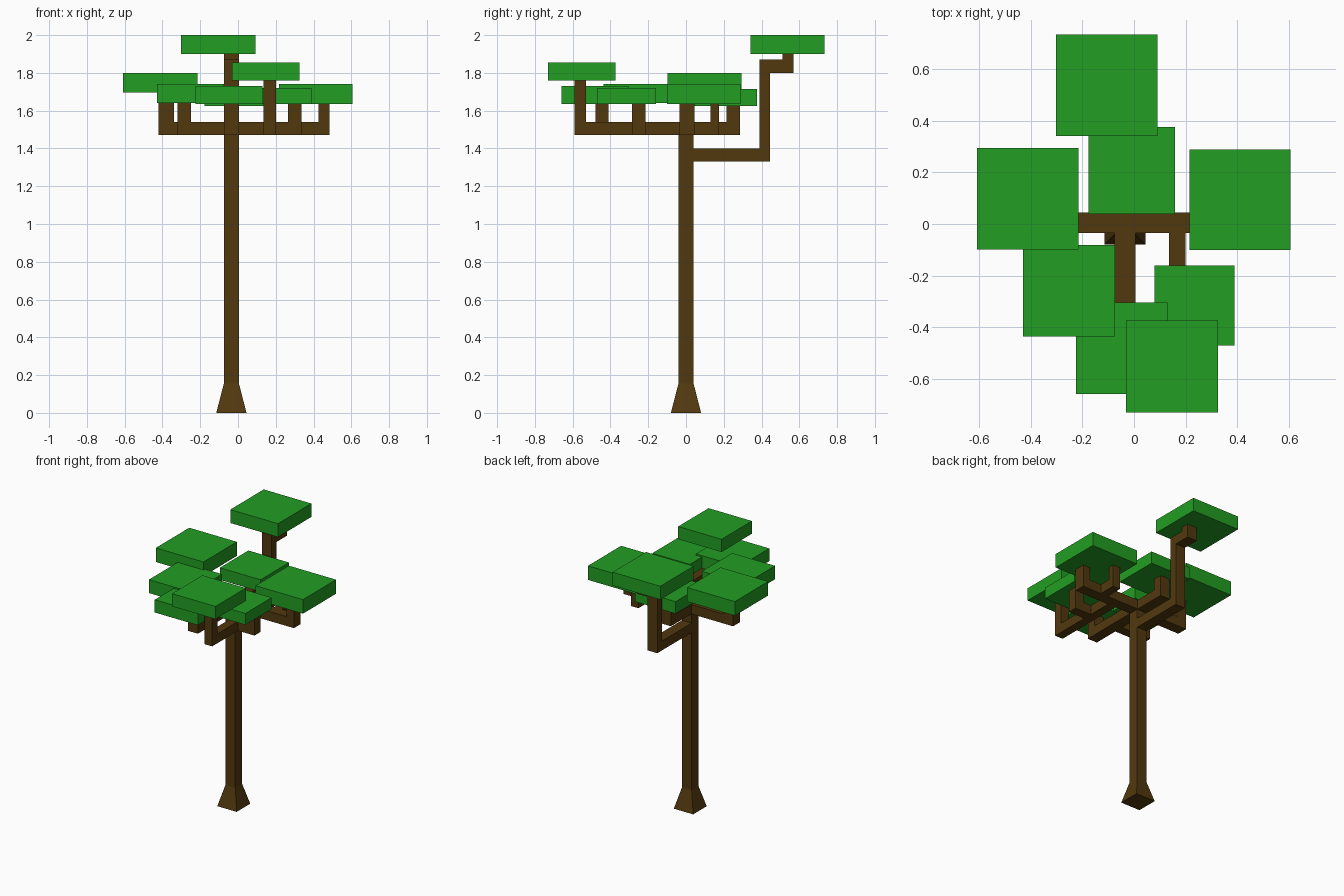
import bpy, bmesh

cube = bpy.data.objects.get("Cube")
if cube:
    bpy.data.objects.remove(cube, do_unlink=True)


def material(name, color):
    m = bpy.data.materials.new(name)
    m.use_nodes = True
    m.diffuse_color = color
    m.node_tree.nodes["Principled BSDF"].inputs["Base Color"].default_value = color
    return m


bark = material("brown bark", (0.085, 0.04, 0.0045, 1))
leaf = material("green leaf", (0.016, 0.337, 0.016, 1))


def box(name, xs, ys, zs, mat, flare=1.0):
    """Box from x, y and z ranges; flare scales the bottom outline."""
    bm = bmesh.new()
    bmesh.ops.create_cube(bm, size=1)
    for v in bm.verts:
        k = flare if v.co.z < 0 else 1.0
        for i, (lo, hi) in enumerate((xs, ys, zs)):
            s = k if i < 2 else 1.0
            v.co[i] = (lo + hi) / 2 + v.co[i] * (hi - lo) * s
    mesh = bpy.data.meshes.new(name)
    bm.to_mesh(mesh)
    bm.free()
    mesh.materials.append(mat)
    obj = bpy.data.objects.new(name, mesh)
    bpy.context.collection.objects.link(obj)
    return obj


# Trunk with flared foot
TX, TY = (-0.075, 0.005), (-0.04, 0.04)
box("trunk", TX, TY, (0.155, 1.54), bark)
box("trunk_foot", TX, TY, (0, 0.155), bark, flare=2.0)

# Horizontal branches of the main fork
FORK = (1.47, 1.54)
box("cross_branch", (-0.42, 0.485), (-0.035, 0.045), FORK, bark)
box("front_branch", TX, (-0.48, 0), FORK, bark)
box("back_branch", TX, (0, 0.285), FORK, bark)
box("front_left_branch", (0.135, 0.2), (-0.59, 0), FORK, bark)
box("right_twig", (-0.32, -0.04), (-0.285, -0.215), FORK, bark)
box("left_twig", (0.17, 0.335), (-0.285, -0.215), FORK, bark)
box("back_left_twig", (0.27, 0.33), (0, 0.175), FORK, bark)

# Upright posts: name, x range, y range, top
posts = [
    ("right_post", (-0.42, -0.34), (-0.035, 0.045), 1.70),
    ("left_post", (0.425, 0.485), (-0.035, 0.045), 1.64),
    ("back_left_post", (0.27, 0.33), (0.13, 0.175), 1.64),
    ("back_post", TX, (0.215, 0.285), 1.63),
    ("front_post", TX, (-0.48, -0.41), 1.64),
    ("front_left_post", (0.135, 0.2), (-0.59, -0.53), 1.765),
    ("right_twig_post", (-0.32, -0.25), (-0.285, -0.215), 1.645),
    ("left_twig_post", (0.265, 0.335), (-0.285, -0.215), 1.64),
]
for name, xs, ys, top in posts:
    box(name, xs, ys, (FORK[0], top), bark)

# Stepped rear branch
box("rear_branch_low", TX, (0, 0.445), (1.33, 1.40), bark)
box("rear_branch_column", TX, (0.39, 0.445), (1.33, 1.87), bark)
box("rear_branch_high", TX, (0.39, 0.57), (1.80, 1.87), bark)
box("rear_branch_tip", TX, (0.51, 0.57), (1.80, 1.905), bark)

# Leaf slabs: name, centre x, centre y, width, bottom, top
slabs = [
    ("rear_top_leaf", -0.105, 0.537, 0.393, 1.90, 2.00),
    ("right_leaf", -0.412, 0.098, 0.393, 1.695, 1.80),
    ("left_leaf", 0.411, 0.094, 0.39, 1.635, 1.74),
    ("back_leaf", -0.009, 0.207, 0.336, 1.625, 1.715),
    ("front_right_leaf", -0.252, -0.258, 0.355, 1.64, 1.74),
    ("front_left_leaf", 0.235, -0.315, 0.31, 1.635, 1.72),
    ("front_leaf", -0.048, -0.481, 0.355, 1.635, 1.73),
    ("front_high_leaf", 0.147, -0.552, 0.357, 1.76, 1.855),
]
for name, cx, cy, w, lo, hi in slabs:
    h = w / 2
    box(name, (cx - h, cx + h), (cy - h, cy + h), (lo, hi), leaf)
